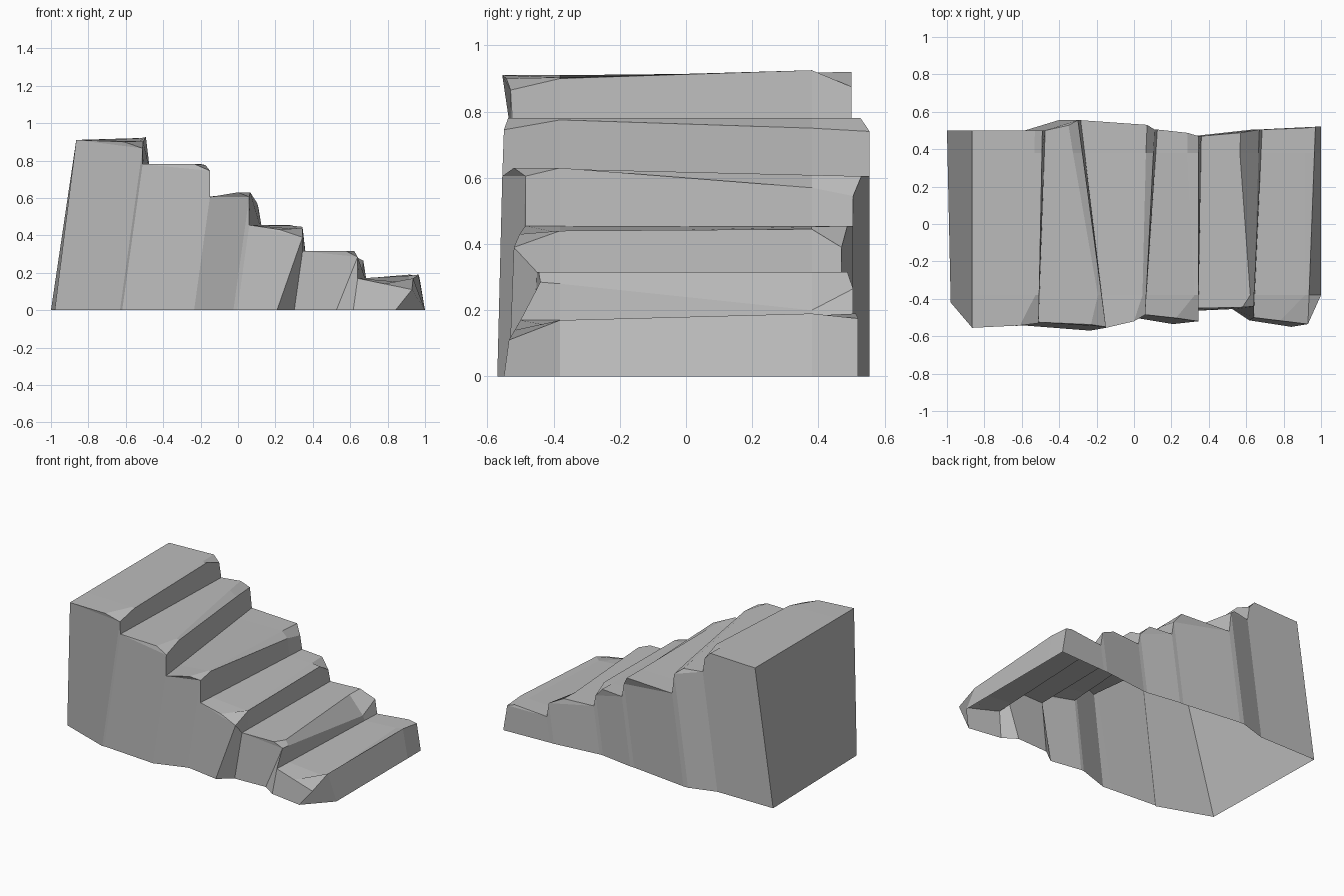
import bpy
import bmesh

default_cube = bpy.data.objects.get("Cube")
if default_cube:
    bpy.data.objects.remove(default_cube, do_unlink=True)

stone = bpy.data.materials.new("grey_stone")
stone.use_nodes = True
stone.diffuse_color = (0.5, 0.5, 0.5, 1)
shader = next(n for n in stone.node_tree.nodes if n.type == "BSDF_PRINCIPLED")
shader.inputs["Base Color"].default_value = stone.diffuse_color

LIP = 0.38    # where the worn corners of each tread begin
LEAN = 0.14   # sideways lean of the side walls towards the tall end
FLARE = 0.015  # how far the front wall spreads at the ground

bm = bmesh.new()


def corner(x, y, z=0):
    return bm.verts.new((x, y, z))


def face(*corners):
    bm.faces.new(corners)


def spread(ends, ys):
    """Blend a front and a back value along a line of corners."""
    front, back = ends
    return [front + (back - front) * (y - ys[0]) / (ys[-1] - ys[0]) for y in ys]


def line(xs, ys, zs):
    return [corner(*point) for point in zip(xs, ys, zs)]


def ground_below(edge, front_lean, back_lean=LEAN):
    """Ground corners under the front and back ends of a line."""
    front, back = edge[0].co, edge[-1].co
    return [corner(front.x - front_lean * front.z, front.y - FLARE),
            corner(back.x - back_lean * back.z, back.y)]


def strip(first, second):
    """Surface joining two lines of corners."""
    for a, b, c, d in zip(first, second, second[1:], first[1:]):
        face(a, b, c, d)


def side_walls(start, end, start_ground, end_ground):
    """Front and back wall pieces between two lines of corners."""
    face(start_ground[0], end_ground[0], end[0], start[0])
    face(start_ground[1], start[-1], end[-1], end_ground[1])


def tread(foot, ground, nose_x, nose_y, top_z, nose_z, setback, lean, back_lean=LEAN):
    """Worn step surface from its foot line over a crease to its chipped nose."""
    ys = [nose_y[0], -LIP, LIP, nose_y[1]]
    xs = spread(nose_x, ys)
    nose = line(xs, ys, nose_z)
    crease_y = [(a + v.co.y) / 2 for a, v in zip(ys, foot)]
    front, back = setback
    crease_x = [x - s for x, s in zip(xs, (front, LEAN / 7, back, back))]
    crease = line(crease_x, crease_y, spread(top_z, crease_y))
    strip(foot, crease)
    strip(crease, nose)
    nose_ground = ground_below(nose, lean, back_lean)
    side_walls(foot, nose, ground, nose_ground)
    face(foot[0], nose[0], crease[0])
    face(foot[-1], crease[-1], nose[-1])
    return nose, nose_ground


def riser(nose, ground, front_y, level):
    """Steep face dropping from a nose to the foot of the next tread."""
    ys = [front_y, -LIP, LIP, nose[-1].co.y]
    xs = spread((nose[0].co.x, nose[-1].co.x + FLARE), ys)
    foot = line(xs, ys, [level] * len(ys))
    foot_ground = ground_below(foot, LEAN)
    strip(nose, foot)
    side_walls(nose, foot, ground, foot_ground)
    return foot, foot_ground


# tall end wall, cut back at its front ground corner
ys = [-.555, -LIP, LIP, .5]
foot = line([-.865] * len(ys), ys, [.91] * len(ys))
ground = [corner(-.98, -.42), corner(-1, .5)]
face(*foot, ground[1], ground[0])

# top landing
nose, ground = tread(foot, ground, nose_x=(-.51, -.49), nose_y=(-.53, .5),
                     top_z=(.9, .92), nose_z=(.865, .9, .925, .875),
                     setback=(.1, .04), lean=LEAN)

# second step
foot, ground = riser(nose, ground, front_y=-.525, level=.78)
nose, ground = tread(foot, ground, nose_x=(-.15, -.3), nose_y=(-.55, .555),
                     top_z=(.78, .78), nose_z=(.745, .775, .75, .74),
                     setback=(.08, .05), lean=.2)

# third step
foot, ground = riser(nose, ground, front_y=-.555, level=.605)
nose, ground = tread(foot, ground, nose_x=(.06, .11), nose_y=(-.485, .505),
                     top_z=(.63, .605), nose_z=(.605, .63, .57, .545),
                     setback=(.06, .04), lean=LEAN)

# fourth step
foot, ground = riser(nose, ground, front_y=-.485, level=.455)
nose, ground = tread(foot, ground, nose_x=(.345, .345), nose_y=(-.52, .47),
                     top_z=(.43, .455), nose_z=(.39, .44, .445, .39),
                     setback=(.12, .06), lean=.35)

# fifth step
foot, ground = riser(nose, ground, front_y=-.45, level=.315)
nose, ground = tread(foot, ground, nose_x=(.64, .67), nose_y=(-.44, .505),
                     top_z=(.315, .315), nose_z=(.285, .28, .2, .265),
                     setback=(.06, .1), lean=.4)

# bottom step
foot, ground = riser(nose, ground, front_y=-.5, level=.17)
nose, ground = tread(foot, ground, nose_x=(.93, .97), nose_y=(-.535, .52),
                     top_z=(.14, .19), nose_z=(.11, .17, .19, .175),
                     setback=(.15, .05), lean=.8, back_lean=-.17)

# low end wall with its broken front corner
strip(nose, [ground[0], corner(1, -LIP), corner(1, LIP), ground[1]])

mesh = bpy.data.meshes.new("stone_staircase")
bm.to_mesh(mesh)
bm.free()
mesh.materials.append(stone)
staircase = bpy.data.objects.new("stone_staircase", mesh)
bpy.context.scene.collection.objects.link(staircase)
